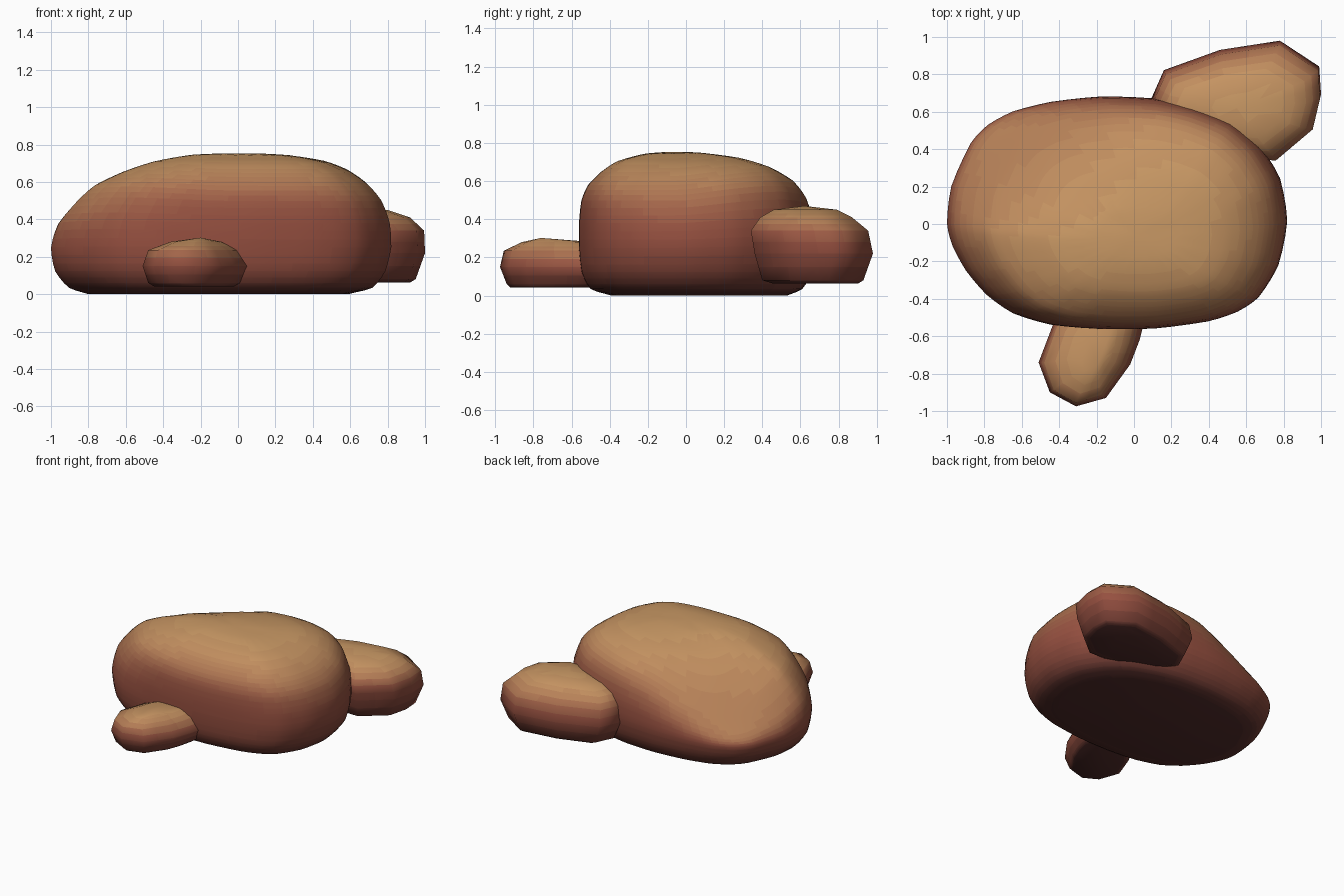
import bpy, bmesh
from mathutils import Vector

if "Cube" in bpy.data.objects:
    bpy.data.objects.remove(bpy.data.objects["Cube"])

# Colour ramp by facing: dark underside, red-brown sides, tan top
DARK, RED, TAN = Vector((.08, .024, .022)), Vector((.30, .078, .05)), Vector((.59, .32, .13))
STEPS = 31
mats = []
for i in range(STEPS):
    t = i / (STEPS - 1) * 2 - 1
    c = RED.lerp(TAN, t ** 1.7) if t > 0 else RED.lerp(DARK, -t)
    m = bpy.data.materials.new("rock_tone_%d" % i)
    m.diffuse_color = (*c, 1)
    m.use_nodes = True
    m.node_tree.nodes["Principled BSDF"].inputs["Base Color"].default_value = m.diffuse_color
    mats.append(m)


def rock(name, outline, levels, top, cuts=1, soften=0, warp=None):
    """Loft a plan outline through levels (z, xmin, xmax, ymin, ymax), closing at the top point."""
    xs, ys = zip(*outline)
    x0, x1, y0, y1 = min(xs), max(xs), min(ys), max(ys)
    bm = bmesh.new()
    rings = []
    for z, a, b, c, d in levels:
        rings.append([bm.verts.new((a + (x - x0) / (x1 - x0) * (b - a),
                                    c + (y - y0) / (y1 - y0) * (d - c), z)) for x, y in outline])
    n = len(outline)
    bm.faces.new(rings[0])
    tip = bm.verts.new(top)
    for i in range(n):
        j = (i + 1) % n
        for lo, hi in zip(rings, rings[1:]):
            bm.faces.new((lo[i], lo[j], hi[j], hi[i]))
        bm.faces.new((rings[-1][i], rings[-1][j], tip))
    if warp:
        for v in bm.verts:
            v.co.z += warp(v.co)
    bmesh.ops.recalc_face_normals(bm, faces=bm.faces)
    # Finer faces so that the tones blend
    base = levels[0][0] + .001
    bmesh.ops.subdivide_edges(bm, edges=bm.edges[:], cuts=cuts, use_grid_fill=True)
    for _ in range(soften):
        bmesh.ops.smooth_vert(bm, verts=[v for v in bm.verts if v.co.z > base], factor=.5,
                              use_axis_x=True, use_axis_y=True, use_axis_z=True)
    bm.normal_update()
    facing = {v: v.normal.z for v in bm.verts}
    for _ in range(3):
        facing = {v: (facing[v] + sum(facing[e.other_vert(v)] for e in v.link_edges))
                  / (1 + len(v.link_edges)) for v in bm.verts}
    for f in bm.faces:
        f.smooth = True
        nz = sum(facing[v] for v in f.verts) / len(f.verts) if len(f.verts) < 5 else f.normal.z
        f.material_index = round((nz + 1) / 2 * (STEPS - 1))
    me = bpy.data.meshes.new(name)
    bm.to_mesh(me)
    bm.free()
    for m in mats:
        me.materials.append(m)
    ob = bpy.data.objects.new(name, me)
    bpy.context.collection.objects.link(ob)


def shoulder(p):
    """Boulder top: sloped away at the back left, fuller at the back right and front left."""
    u, v = (p.x + .09) / .9, p.y / .62
    w = min(1, max(0, (p.z - .2) / .4))
    if v > 0:
        return w * v * u * (.46 if u < 0 else .12)
    return w * v * min(u, 0) * .07


# Large central boulder
rock("large_boulder",
     [(-1, 0), (-.97, -.11), (-.9, -.24), (-.79, -.37), (-.65, -.47), (-.45, -.53), (-.2, -.55),
      (.1, -.55), (.4, -.51), (.55, -.46), (.66, -.39), (.77, -.22), (.82, .02), (.78, .25),
      (.67, .42), (.52, .55), (.3, .63), (.1, .67), (-.18, .68), (-.45, .65), (-.65, .6),
      (-.78, .53), (-.87, .44), (-.98, .2)],
     [(0, -.8, .59, -.39, .53), (.03, -.91, .73, -.505, .615), (.12, -.985, .797, -.55, .665),
      (.25, -1.008, .829, -.562, .687), (.38, -.97, .82, -.562, .678), (.5, -.865, .775, -.55, .64),
      (.58, -.775, .705, -.515, .575), (.65, -.625, .61, -.445, .46), (.705, -.465, .49, -.365, .31),
      (.745, -.26, .28, -.22, .1)],
     (.02, -.06, .756), cuts=2, soften=2, warp=shoulder)

# Medium rock at the back right
rock("medium_rock",
     [(.09, .66), (.22, .48), (.48, .36), (.76, .35), (.96, .52), (1, .69), (.99, .84),
      (.78, .98), (.46, .93), (.16, .82)],
     [(.062, .2, .92, .46, .9), (.08, .15, .95, .4, .93), (.22, .09, 1, .36, .98),
      (.34, .1, .995, .34, .955), (.41, .16, .92, .39, .87), (.45, .28, .8, .46, .79)],
     (.55, .62, .47))

# Small rock at the front
rock("small_rock",
     [(.06, -.5), (.03, -.62), (-.02, -.75), (-.15, -.93), (-.31, -.975), (-.45, -.9),
      (-.51, -.74), (-.43, -.53), (-.3, -.37), (-.1, -.33), (.04, -.4)],
     [(.042, -.45, -.02, -.92, -.42), (.06, -.48, .01, -.94, -.37), (.15, -.51, .06, -.975, -.33),
      (.235, -.48, .0, -.955, -.37), (.28, -.36, -.09, -.86, -.48)],
     (-.2, -.76, .302))
